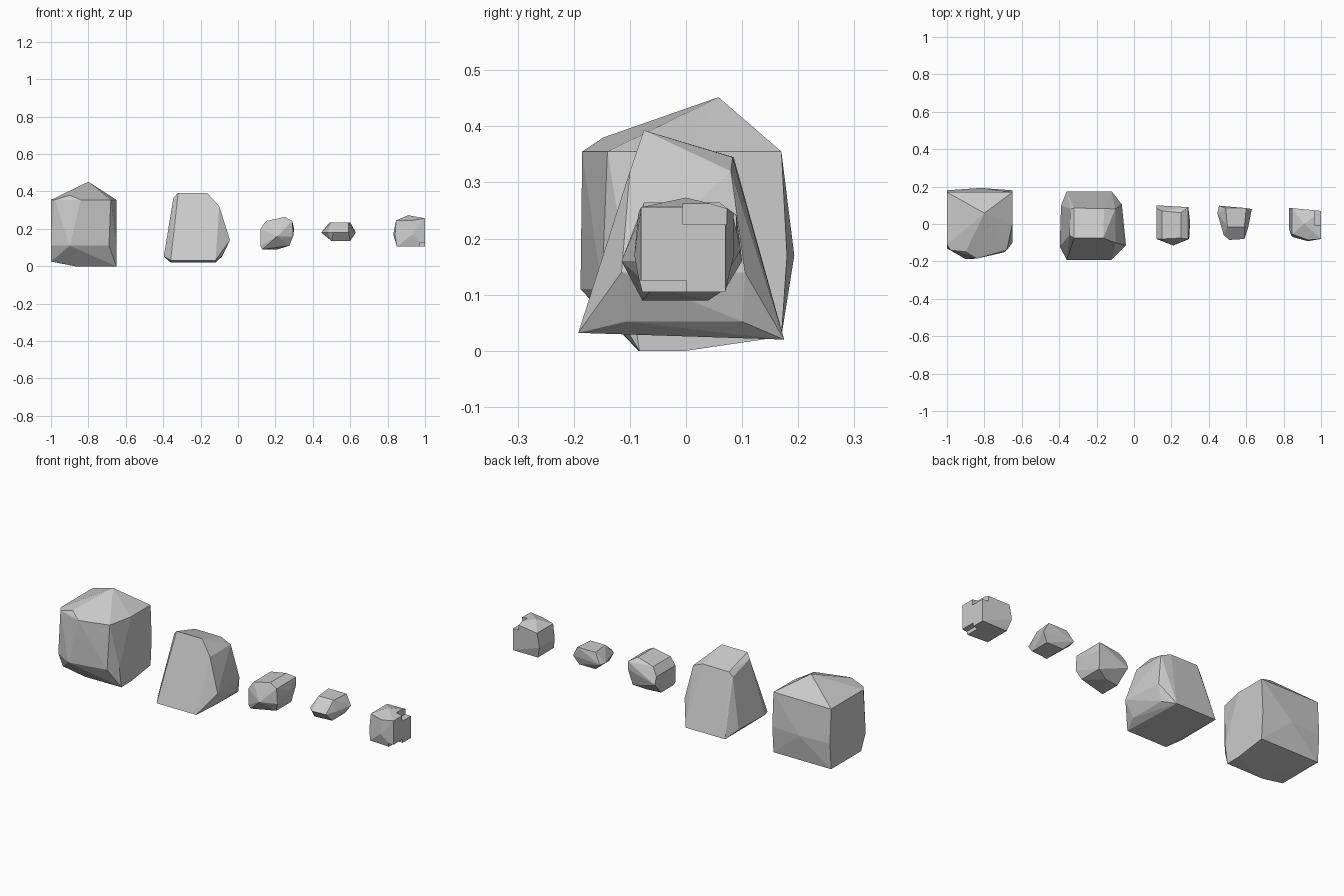
import bpy, bmesh
from mathutils import Vector

if "Cube" in bpy.data.objects:
    bpy.data.objects.remove(bpy.data.objects["Cube"])


def rock(name, *layers):
    """Chiselled stone: faceted skin over stacked cross-sections (z, outline)."""
    bm = bmesh.new()
    for z, outline in layers:
        for x, y in outline:
            bm.verts.new((x, y, z))
    res = bmesh.ops.convex_hull(bm, input=bm.verts[:])
    junk = [g for g in res["geom_interior"] + res["geom_unused"]
            if isinstance(g, bmesh.types.BMVert) and g.is_valid]
    bmesh.ops.delete(bm, geom=list(set(junk)), context='VERTS')
    bmesh.ops.dissolve_limit(bm, angle_limit=0.09, verts=bm.verts[:], edges=bm.edges[:])
    bmesh.ops.recalc_face_normals(bm, faces=bm.faces[:])
    me = bpy.data.meshes.new(name)
    bm.to_mesh(me)
    bm.free()
    ob = bpy.data.objects.new(name, me)
    bpy.context.collection.objects.link(ob)
    return ob


def notch(ob, lo, hi):
    """Knock a block-shaped chip out of a rock."""
    lo, hi = Vector(lo), Vector(hi)
    bpy.ops.mesh.primitive_cube_add(size=1, location=(lo + hi) / 2)
    cut = bpy.context.object
    cut.name = "chip_cutter"
    cut.scale = hi - lo
    cut.hide_render = True
    cut.hide_set(True)
    mod = ob.modifiers.new("chip", 'BOOLEAN')
    mod.operation = 'DIFFERENCE'
    mod.solver = 'EXACT'
    mod.object = cut


# Large boulder with a pointed top
rock("large_boulder",
     (0.0, [(-.87, -.085), (-.65, -.083), (-.65, 0)]),
     (0.025, [(-1, -.09), (-1, .17), (-.83, .172), (-.65, .17)]),
     (0.11, [(-1, -.13), (-.9, -.188), (-.82, -.175), (-.69, -.15), (-.65, -.10)]),
     (0.17, [(-1, .18), (-.82, .193), (-.65, .18)]),
     (0.355, [(-1, -.11), (-.98, -.14), (-.84, -.185), (-.68, -.14), (-.65, 0),
              (-.65, .17), (-.82, .175), (-1, .17)]),
     (0.38, [(-.9, -.148)]),
     (0.452, [(-.80, .058)]))

# Tall tapered boulder with a sloping top
rock("tapered_boulder",
     (0.02, [(-.36, .175), (-.12, .175)]),
     (0.032, [(-.36, -.192), (-.12, -.192)]),
     (0.052, [(-.397, -.12), (-.39, .10), (-.085, -.107), (-.085, .10)]),
     (0.14, [(-.043, -.115), (-.065, .105)]),
     (0.32, [(-.10, -.10), (-.10, .08), (-.34, .08)]),
     (0.345, [(-.16, .083), (-.32, .085)]),
     (0.367, [(-.345, -.06), (-.14, -.07)]),
     (0.393, [(-.32, -.075), (-.165, -.075)]))

# Small angular stone
rock("angular_stone",
     (0.09, [(.13, -.078), (.13, .03), (.21, .04)]),
     (0.11, [(.12, -.08), (.275, -.06), (.275, .07)]),
     (0.16, [(.12, .10), (.21, -.115), (.295, -.08)]),
     (0.20, [(.12, -.08), (.12, .085), (.30, .01), (.29, .09)]),
     (0.242, [(.15, -.08), (.15, .07), (.29, -.08), (.29, .09)]),
     (0.264, [(.25, -.075), (.25, .06)]))

# Flat wedge stone
rock("flat_stone",
     (0.135, [(.50, -.05), (.60, -.04), (.60, .07), (.50, .07)]),
     (0.18, [(.455, .098), (.445, .06), (.48, -.06), (.51, -.085),
             (.59, -.08), (.61, -.02), (.63, .08)]),
     (0.235, [(.49, .085), (.60, .085), (.59, -.015), (.50, -.015)]))

# Small block stone with two chipped corners
block = rock("block_stone",
             (0.105, [(.85, -.07), (1, -.08), (1, .07), (.85, .07)]),
             (0.17, [(.83, -.03), (.83, .085), (.84, -.06), (.93, -.092)]),
             (0.245, [(.845, -.055), (.845, .085), (.93, -.085)]),
             (0.256, [(1, -.08), (1, .07)]),
             (0.273, [(.91, 0)]))
notch(block, (.965, -.005, .225), (1.05, .12, .32))
notch(block, (.97, -.15, .05), (1.05, 0, .125))
